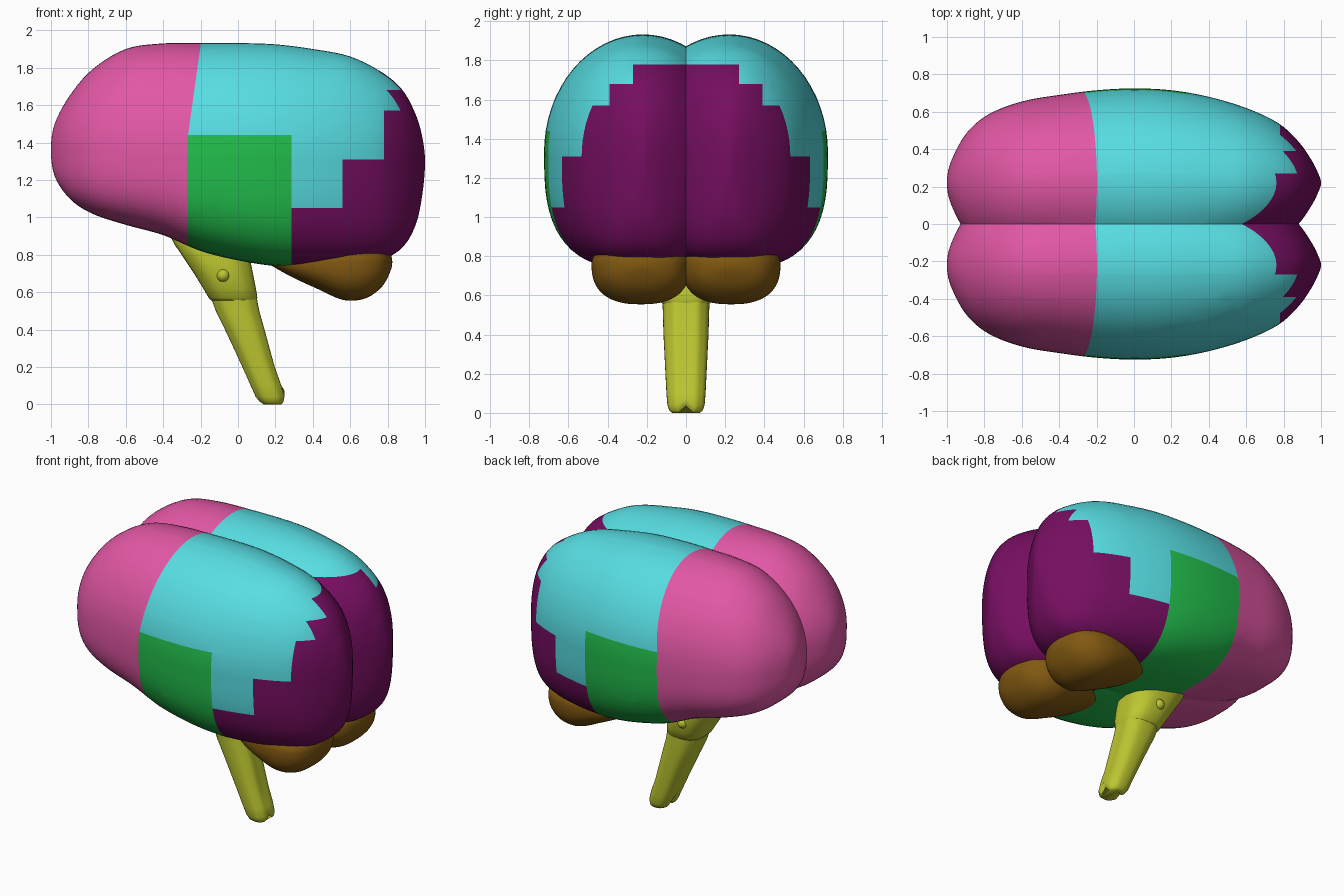
import bpy, bmesh, math
from mathutils import Vector

if "Cube" in bpy.data.objects:
    bpy.data.objects.remove(bpy.data.objects["Cube"])


def material(name, rgb):
    m = bpy.data.materials.new(name)
    lin = [((c / 255 + 0.055) / 1.055) ** 2.4 for c in rgb]
    m.diffuse_color = (*lin, 1)
    m.use_nodes = True
    m.node_tree.nodes["Principled BSDF"].inputs["Base Color"].default_value = m.diffuse_color
    return m


PINK = material("pink", (226, 87, 165))
CYAN = material("cyan", (87, 221, 226))
GREEN = material("green", (34, 190, 76))
PURPLE = material("purple", (117, 14, 96))
BROWN = material("brown", (130, 89, 17))
YELLOW = material("yellow_green", (188, 198, 48))


def smooth_rows(rows, steps):
    """Catmull-Rom interpolation through the rows."""
    out = []
    for i in range(1, len(rows) - 2):
        for k in range(steps):
            t = k / steps
            out.append([0.5 * (2 * b + (c - a) * t + (2 * a - 5 * b + 4 * c - d) * t * t
                               + (3 * b - a - 3 * c + d) * t ** 3)
                        for a, b, c, d in zip(*rows[i - 1:i + 3])])
    out.append(list(rows[-2]))
    return out


def skin(bm, rings):
    """Bridge a list of closed rings and cap both ends."""
    vs = [[bm.verts.new(p) for p in ring] for ring in rings]
    n = len(vs[0])
    for a, b in zip(vs, vs[1:]):
        for i in range(n):
            j = (i + 1) % n
            bm.faces.new((a[i], a[j], b[j], b[i]))
    bm.faces.new(vs[0])
    bm.faces.new(vs[-1])
    bmesh.ops.remove_doubles(bm, verts=bm.verts, dist=0.0005)


def cut(bm, co, no, clear=False):
    bmesh.ops.bisect_plane(bm, geom=bm.verts[:] + bm.edges[:] + bm.faces[:], dist=0.0005,
                           plane_co=co, plane_no=no, clear_inner=clear)


def finish(name, bm, mats, rule=None, angle=35):
    bmesh.ops.recalc_face_normals(bm, faces=bm.faces)
    if rule:
        for f in bm.faces:
            f.material_index = rule(f.calc_center_median())
    me = bpy.data.meshes.new(name)
    bm.to_mesh(me)
    bm.free()
    for m in mats:
        me.materials.append(m)
    ob = bpy.data.objects.new(name, me)
    bpy.context.collection.objects.link(ob)
    bpy.ops.object.select_all(action='DESELECT')
    ob.select_set(True)
    bpy.context.view_layer.objects.active = ob
    bpy.ops.object.shade_smooth_by_angle(angle=math.radians(angle))
    return ob


def twin_lobes(rows, yc, zmid, low_power, planes=()):
    """Rounded lobe from rows (x, top, bottom, outer y), cut at y=0 and mirrored."""
    r = [(x, zt - zmid(x), zmid(x) - zb, y - yc) for x, zt, zb, y in rows]
    flip = lambda q: (q[0], -q[1], -q[2], -q[3])
    r = smooth_rows([flip(r[1])] + r + [flip(r[-2])], 5)
    rings = []
    for x, up, down, a in r:
        up, down, a = max(up, 0), max(down, 0), max(a, 0)
        ring = []
        for i in range(64):
            t = 2 * math.pi * i / 64
            c, s = math.cos(t), math.sin(t)
            p = 2 / (2 if s >= 0 else low_power)
            ring.append((x, yc + a * math.copysign(abs(c) ** p, c),
                         zmid(x) + (up if s >= 0 else down) * math.copysign(abs(s) ** p, s)))
        rings.append(ring)
    bm = bmesh.new()
    skin(bm, rings)
    cut(bm, (0, 0, 0), (0, 1, 0), True)
    for co, no in planes:
        cut(bm, co, no)
    bmesh.ops.mirror(bm, geom=bm.verts[:] + bm.edges[:] + bm.faces[:], axis='Y', merge_dist=0.001)
    return bm


# Cerebrum: two hemispheres with coloured lobes
brain_rows = [
    (-1, 1.36, 1.36, .22), (-.98, 1.5, 1.22, .33), (-.9, 1.65, 1.1, .48), (-.78, 1.79, 1.02, .585),
    (-.6, 1.9, .96, .655), (-.4, 1.93, .905, .69), (-.2, 1.932, .82, .715), (0, 1.932, .77, .725),
    (.2, 1.925, .74, .715), (.4, 1.9, .735, .68), (.6, 1.86, .745, .62), (.77, 1.775, .775, .54),
    (.88, 1.68, .84, .44), (.95, 1.55, .96, .34), (.985, 1.43, 1.12, .27), (1, 1.3, 1.3, .22)]
planes = [((x, 0, 0), (1, 0, 0)) for x in (-.27, .285, .56, .78)]
planes += [((0, 0, z), (0, 0, 1)) for z in (1.05, 1.31, 1.44, 1.57, 1.68, 1.78)]
planes += [((0, y, 0), (0, 1, 0)) for y in (.27, .39)]
planes += [((-.27, 0, 1.42), (1, 0, -.14))]


def lobe(c):
    if c.x < -.27 + max(0, .14 * (c.z - 1.42)):
        return 0
    if c.x < .285:
        return 2 if c.z < 1.44 else 1
    if c.x < .56:
        limit = 1.05
    elif c.x < .78 and c.z < 1.57:
        limit = 1.31
    else:
        limit = 1.78 if abs(c.y) < .27 else 1.68 if abs(c.y) < .39 else 1.57
    return 3 if c.z < limit else 1


bm = twin_lobes(brain_rows, .22, lambda x: 1.33 - .03 * x, 3, planes)
finish("cerebrum", bm, [PINK, CYAN, GREEN, PURPLE], lobe)

# Cerebellum under the back of the cerebrum
cereb_rows = [
    (.16, .76, .76, .23), (.2, .85, .73, .33), (.3, .9, .675, .41), (.42, .9, .62, .46),
    (.54, .9, .565, .48), (.62, .9, .555, .48), (.7, .88, .575, .46), (.77, .86, .63, .41),
    (.81, .82, .7, .33), (.825, .76, .76, .23)]
finish("cerebellum", twin_lobes(cereb_rows, .23, lambda x: .76, 2.5), [BROWN])


# Brainstem: grooved column from rows (z, left x, right x, half depth)
def stem(name, rows, groove):
    rings = []
    for z, xl, xr, hy in rows:
        ring = []
        for i in range(48):
            t = 2 * math.pi * i / 48
            c, s = math.cos(t), math.sin(t)
            f = 1 - groove * abs(c) ** 14 - groove * .4 * abs(math.sin(2 * t)) ** 8
            y = hy * f * math.copysign(abs(s) ** .8, s)
            lift = .035 * max(0, 1 - abs(y) / .04) if z < .05 else 0
            ring.append(((xl + xr) / 2 + (xr - xl) / 2 * f * math.copysign(abs(c) ** .8, c), y, z + lift))
        rings.append(ring)
    bm = bmesh.new()
    skin(bm, rings)
    return finish(name, bm, [YELLOW], angle=50)


stem("brainstem", [(0, .13, .24, .07), (.012, .11, .25, .085), (.04, .087, .256, .095),
                   (.1, .06, .24, .1), (.2, .015, .205, .105), (.3, -.032, .178, .11),
                   (.4, -.08, .152, .115), (.5, -.13, .125, .118), (.58, -.16, .11, .12)], .1)
stem("pons", [(.555, -.15, .105, .118), (.57, -.165, .112, .13), (.62, -.195, .105, .15),
              (.7, -.245, .09, .165), (.78, -.3, .075, .165), (.86, -.355, .06, .155),
              (.93, -.39, .05, .13)], .06)

# Small nerve knobs on the sides of the pons
for side, label in ((-1, "left"), (1, "right")):
    bm = bmesh.new()
    bmesh.ops.create_uvsphere(bm, u_segments=16, v_segments=10, radius=.035)
    bmesh.ops.translate(bm, verts=bm.verts, vec=Vector((-.08, side * .15, .69)))
    finish("nerve_knob_" + label, bm, [YELLOW])
